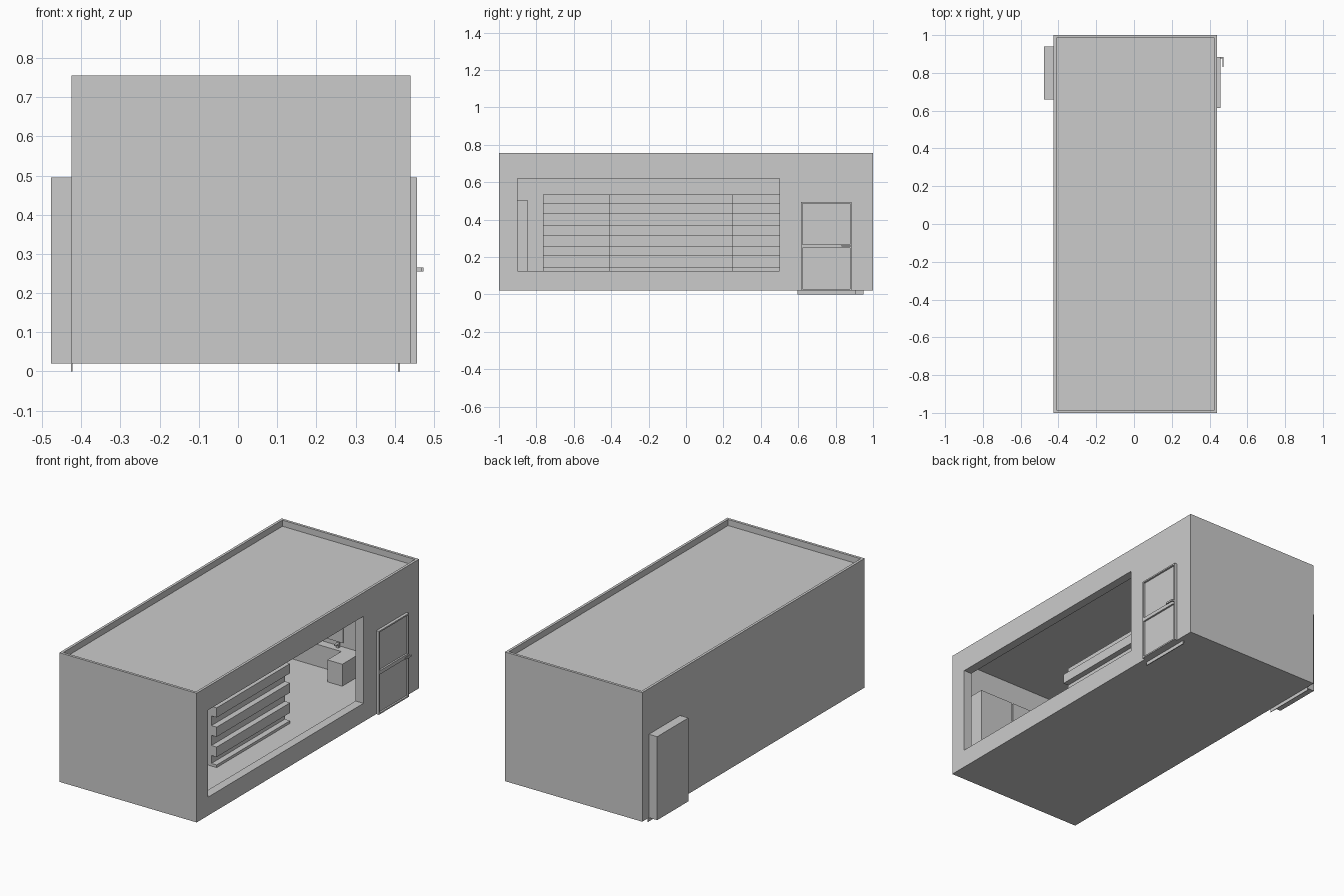
import bpy, bmesh

if "Cube" in bpy.data.objects:
    bpy.data.objects.remove(bpy.data.objects["Cube"])


def boxes(name, specs):
    """One object made of boxes, each given as (x0, x1, y0, y1, z0, z1)."""
    bm = bmesh.new()
    for x0, x1, y0, y1, z0, z1 in specs:
        r = bmesh.ops.create_cube(bm, size=1)
        for v in r["verts"]:
            v.co = ((x0 + x1) / 2 + v.co.x * (x1 - x0),
                    (y0 + y1) / 2 + v.co.y * (y1 - y0),
                    (z0 + z1) / 2 + v.co.z * (z1 - z0))
    me = bpy.data.meshes.new(name)
    bm.to_mesh(me)
    bm.free()
    ob = bpy.data.objects.new(name, me)
    bpy.context.collection.objects.link(ob)
    return ob


def cut(target, name, spec):
    cutter = boxes(name, [spec])
    cutter.hide_render = True
    cutter.hide_viewport = True
    cutter.display_type = 'WIRE'
    m = target.modifiers.new(name, 'BOOLEAN')
    m.operation = 'DIFFERENCE'
    m.solver = 'EXACT'
    m.object = cutter


# Building shell: hollow room, recessed roof, wide shop window
shell = boxes("building_shell", [(-0.425, 0.44, -1, 1, 0.02, 0.755)])
cut(shell, "room_cutter", (-0.375, 0.39, -0.95, 0.95, 0.03, 0.70))
cut(shell, "roof_cutter", (-0.41, 0.425, -0.985, 0.985, 0.72, 0.90))
cut(shell, "window_cutter", (0.30, 0.60, -0.90, 0.50, 0.125, 0.62))

# Entrance door: frame, two panels, lever handle
Y0, Y1, Z0, Z1 = 0.615, 0.885, 0.02, 0.495
F = 0.008
boxes("door_frame", [
    (0.44, 0.457, Y0, Y0 + F, Z0, Z1),
    (0.44, 0.457, Y1 - F, Y1, Z0, Z1),
    (0.44, 0.457, Y0 + F, Y1 - F, Z1 - F, Z1),
    (0.44, 0.457, Y0 + F, Y1 - F, Z0, Z0 + F),
    (0.44, 0.457, Y0 + F, Y1 - F, 0.247, 0.268),
])
boxes("door_panels", [
    (0.44, 0.447, Y0 + F, Y1 - F, Z0 + F, 0.247),
    (0.44, 0.447, Y0 + F, Y1 - F, 0.268, Z1 - F),
])
boxes("door_handle", [
    (0.457, 0.474, 0.876, 0.884, 0.255, 0.265),
    (0.468, 0.474, 0.832, 0.876, 0.255, 0.265),
])

# Rear service door block and thin sheets below both doors
boxes("service_door", [(-0.477, -0.425, 0.66, 0.94, 0.02, 0.495)])
boxes("door_sill", [(0.408, 0.413, 0.595, 0.905, 0.0, 0.02)])
boxes("service_door_sill", [(-0.426, -0.423, 0.64, 0.95, 0.0, 0.02)])

# Shelving: a tall core with stepped rows on one or both sides
TIERS = [(0.03, 0.045), (0.09, 0.147), (0.205, 0.26),
         (0.315, 0.37), (0.43, 0.485)]


def shelving(name, xa, xb, y0, y1, front, back=None):
    parts = [(xa, xb, y0, y1, 0.03, 0.535)]
    for a, b in TIERS:
        parts.append((xb, front, y0, y1, a, b))
        if back is not None:
            parts.append((back, xa, y0, y1, a, b))
    return boxes(name, parts)


shelving("aisle_shelving", 0.08, 0.12, -0.41, 0.25, 0.153, 0.047)
shelving("wall_shelving", -0.375, -0.335, -0.765, 0.605, -0.30)

# Row of tall cabinets on the front wall
boxes("cabinets", [(x, x + 0.216, -0.95, -0.845, 0.03, 0.502)
                   for x in (0.149, -0.075, -0.299)])

# L-shaped counter with small fittings
boxes("counter", [
    (0.02, 0.114, 0.775, 0.95, 0.03, 0.155),
    (-0.375, 0.02, 0.90, 0.95, 0.03, 0.155),
])
boxes("counter_fittings", [
    (-0.03, -0.015, 0.925, 0.94, 0.155, 0.18),
    (-0.03, -0.015, 0.905, 0.94, 0.172, 0.18),
])
boxes("wall_mirror", [(-0.15, 0.0, 0.943, 0.95, 0.18, 0.36)])
